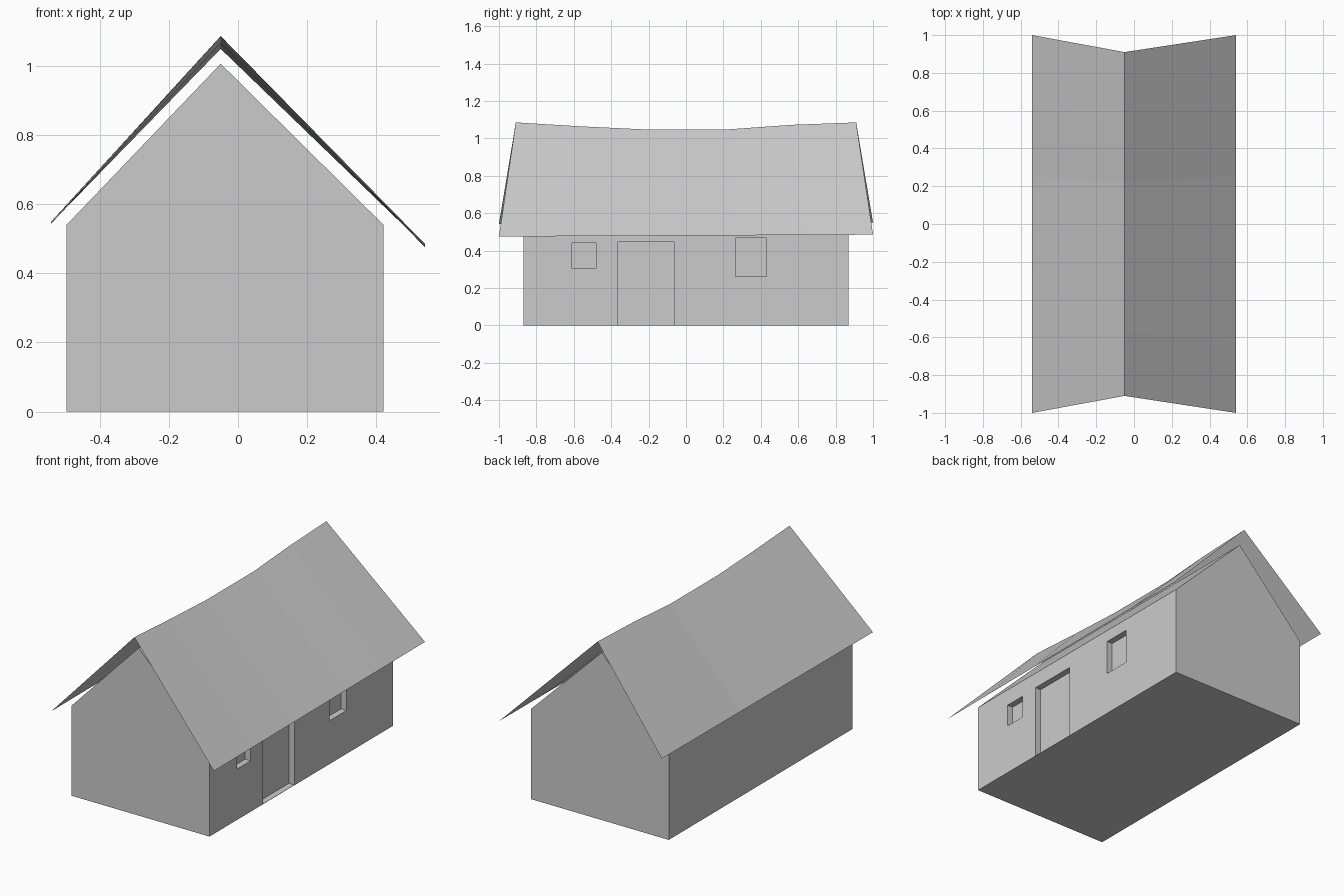
import bpy, bmesh

if "Cube" in bpy.data.objects:
    bpy.data.objects.remove(bpy.data.objects["Cube"])

grey = bpy.data.materials.new("plain grey")
grey.diffuse_color = (0.6, 0.6, 0.6, 1)
grey.use_nodes = True
grey.node_tree.nodes["Principled BSDF"].inputs["Base Color"].default_value = grey.diffuse_color


def make_object(name, verts, faces, closed=True):
    mesh = bpy.data.meshes.new(name)
    mesh.from_pydata(verts, [], faces)
    if closed:
        bm = bmesh.new()
        bm.from_mesh(mesh)
        bmesh.ops.recalc_face_normals(bm, faces=bm.faces)
        bm.to_mesh(mesh)
        bm.free()
    mesh.materials.append(grey)
    obj = bpy.data.objects.new(name, mesh)
    bpy.context.collection.objects.link(obj)
    return obj


# House body: gable profile extruded along y
RIDGE_X, HALF = -0.05, 0.87
profile = [(-0.495, 0), (0.42, 0), (0.42, 0.54), (RIDGE_X, 1.005), (-0.495, 0.54)]
n = len(profile)
verts = [(x, y, z) for y in (-HALF, HALF) for x, z in profile]
faces = [tuple(range(n)), tuple(range(n, 2 * n))]
faces += [(i, (i + 1) % n, (i + 1) % n + n, i + n) for i in range(n)]
walls = make_object("walls", verts, faces)


# Door and window recesses in the right wall
def recess(name, y0, y1, z0, z1, depth=0.037):
    x0, x1 = 0.42 - depth, 0.5
    v = [(x, y, z) for x in (x0, x1) for y in (y0, y1) for z in (z0, z1)]
    f = [(0, 1, 3, 2), (4, 5, 7, 6), (0, 1, 5, 4), (2, 3, 7, 6), (0, 2, 6, 4), (1, 3, 7, 5)]
    cutter = make_object(name, v, f)
    cutter.hide_render = True
    mod = walls.modifiers.new(name, 'BOOLEAN')
    mod.operation = 'DIFFERENCE'
    mod.solver = 'EXACT'
    mod.object = cutter
    bpy.context.view_layer.objects.active = walls
    bpy.ops.object.modifier_apply(modifier=mod.name)
    bpy.data.objects.remove(cutter)


recess("door_recess", -0.365, -0.065, 0.002, 0.445)
recess("small_window_recess", -0.61, -0.48, 0.305, 0.44)
recess("large_window_recess", 0.265, 0.43, 0.26, 0.468)

# Roof: thin sheet with a sagging ridge and flared eaves
stations = [(-1, 1.085), (-0.62, 1.064), (-0.25, 1.048),
            (0.25, 1.048), (0.62, 1.072), (1, 1.085)]
verts, faces = [], []
for t, z in stations:
    verts += [(-0.54, t, 0.546 + 0.003 * t), (RIDGE_X, 0.91 * t, z), (0.54, t, 0.48 + 0.005 * t)]
for i in range(len(stations) - 1):
    for j in range(2):
        a = 3 * i + j
        faces.append((a, a + 1, a + 4, a + 3))
make_object("roof", verts, faces, closed=False)
